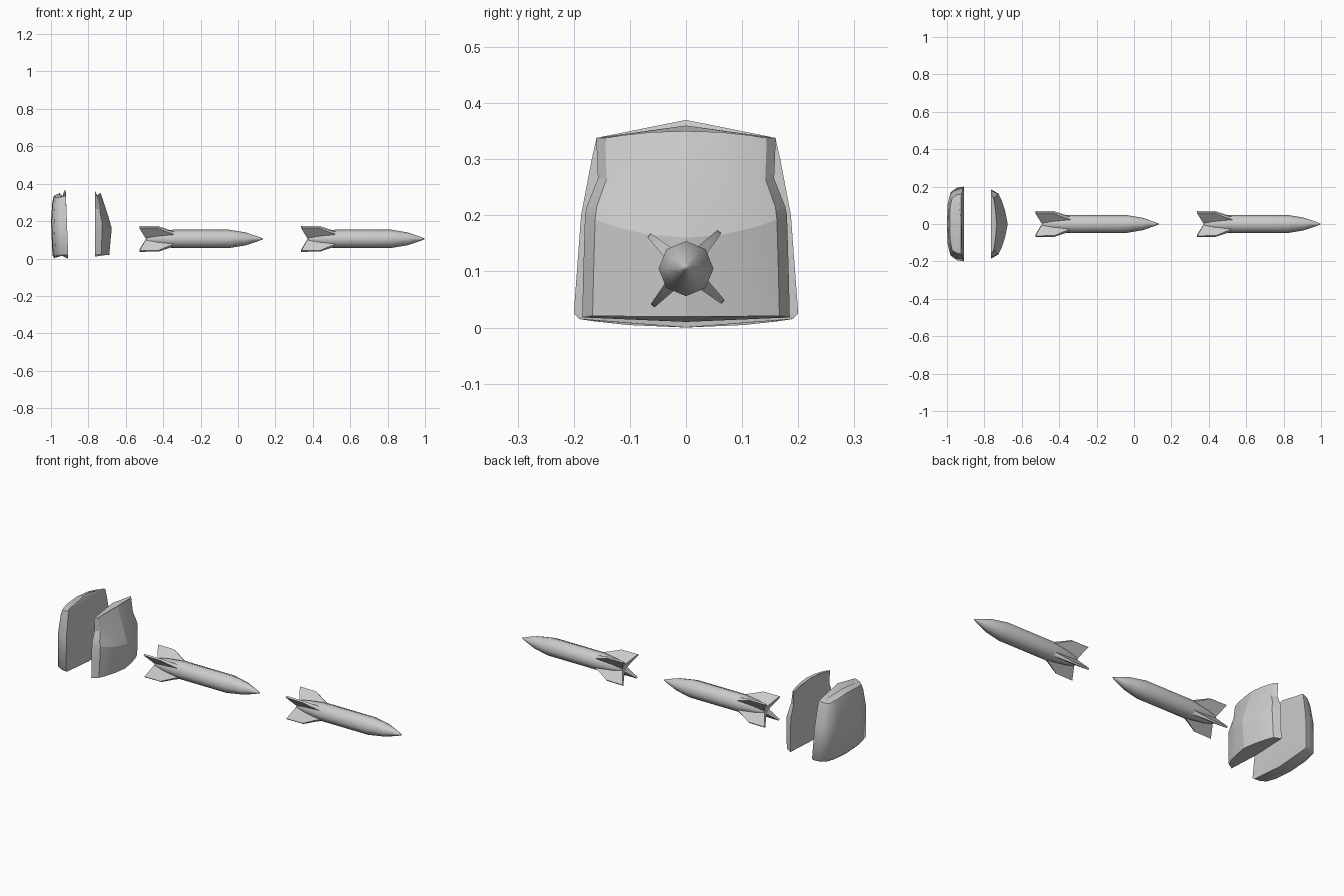
import bpy, math
from math import cos, sin, radians, tau

if "Cube" in bpy.data.objects:
    bpy.data.objects.remove(bpy.data.objects["Cube"], do_unlink=True)

grey = bpy.data.materials.new("plain_grey")
grey.use_nodes = True
colour = (0.6, 0.6, 0.6, 1)
grey.diffuse_color = colour
grey.node_tree.nodes["Principled BSDF"].inputs["Base Color"].default_value = colour


def add_object(name, verts, faces, angle):
    mesh = bpy.data.meshes.new(name)
    mesh.from_pydata(verts, [], faces)
    mesh.materials.append(grey)
    obj = bpy.data.objects.new(name, mesh)
    bpy.context.collection.objects.link(obj)
    bpy.ops.object.select_all(action='DESELECT')
    obj.select_set(True)
    bpy.context.view_layer.objects.active = obj
    # Make the normals point outward
    bpy.ops.object.mode_set(mode='EDIT')
    bpy.ops.mesh.select_all(action='SELECT')
    bpy.ops.mesh.normals_make_consistent(inside=False)
    bpy.ops.object.mode_set(mode='OBJECT')
    bpy.ops.object.shade_smooth_by_angle(angle=radians(angle))
    return obj


def loft(name, rings, angle):
    """Skin equal-length rings and cap both ends."""
    n = len(rings[0])
    verts = [p for ring in rings for p in ring]
    faces = [(a * n + i, a * n + (i + 1) % n, (a + 1) * n + (i + 1) % n, (a + 1) * n + i)
             for a in range(len(rings) - 1) for i in range(n)]
    faces += [tuple(range(n)), tuple(range(len(verts) - n, len(verts)))]
    return add_object(name, verts, faces, angle)


def plate(name, section, rows, angle):
    """Curved plate: half section (width, depth) and rows
    (edge z, middle z, outward drop, half width, inner x, outer x)."""
    full = section + [(-w, d) for w, d in reversed(section[:-1])] + [(0, 0)]
    rings = []
    for edge, mid, drop, half, inner, outer in rows:
        rings.append([(inner + (outer - inner) * d, half * w,
                       edge + (mid - edge) * (1 - w * w) - drop * d) for w, d in full])
    return loft(name, rings, angle)


# Rounded back plate
plate("back_plate",
      [(1, 0), (0.97, 0.45), (0.87, 0.8), (0.55, 0.96), (0, 1)],
      [(0.015, 0.0, 0, 0.19, -0.91, -0.98),
       (0.025, 0.015, 0, 0.2, -0.908, -0.992),
       (0.2, 0.2, 0, 0.187, -0.915, -1.0),
       (0.3, 0.31, 0.01, 0.168, -0.919, -0.993),
       (0.335, 0.355, 0.02, 0.16, -0.921, -0.985),
       (0.34, 0.37, 0.02, 0.15, -0.925, -0.955)], 50)

# Faceted chest plate with a flat inner side
plate("chest_plate",
      [(1, 0), (0.9, 0.44), (0.7, 0.64), (0.38, 0.85), (0, 1)],
      [(0.018, 0.01, -0.01, 0.185, -0.765, -0.688),
       (0.1, 0.09, 0, 0.183, -0.765, -0.682),
       (0.2, 0.16, 0, 0.18, -0.765, -0.675),
       (0.215, 0.215, 0, 0.177, -0.765, -0.69),
       (0.265, 0.27, 0, 0.157, -0.765, -0.708),
       (0.338, 0.36, 0.01, 0.16, -0.765, -0.735)], 12)

# Rockets lying along x
SIDES = 8
AXIS_Z = 0.105
BODY = [(0.035, 0.026), (0.09, 0.038), (0.18, 0.049), (0.48, 0.049),
        (0.57, 0.034), (0.635, 0.012), (0.66, 0.002)]
FIN = [(0.035, 0.015), (0.0, 0.089), (0.1, 0.088), (0.155, 0.06), (0.21, 0.035)]


def rocket(prefix, tail):
    rings = [[(tail + x, r * cos(tau * i / SIDES), AXIS_Z + r * sin(tau * i / SIDES))
              for i in range(SIDES)] for x, r in BODY]
    loft(prefix + "_body", rings, 50)
    # Four wedge fins around the tail
    for k in range(4):
        a = radians(48 + 90 * k)
        rings = []
        for side in (-1, 1):
            ring = []
            for x, r in FIN:
                t = side * (0.016 - 0.13 * r)
                ring.append((tail + x, r * cos(a) - t * sin(a),
                             AXIS_Z + r * sin(a) + t * cos(a)))
            rings.append(ring)
        loft(f"{prefix}_fin_{k + 1}", rings, 30)


rocket("inner_rocket", -0.527)
rocket("outer_rocket", 0.338)
